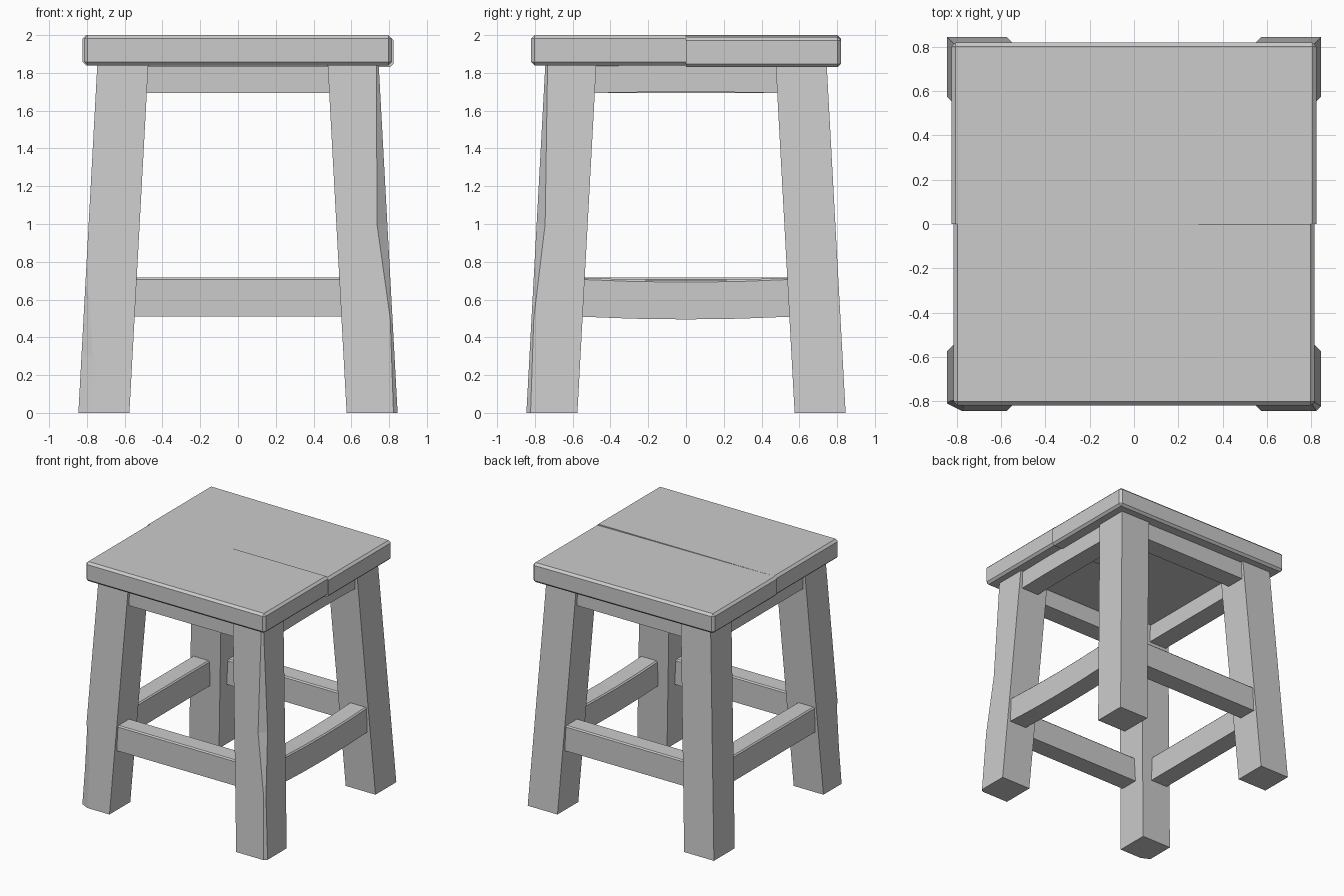
import bpy, bmesh, math
from mathutils import Matrix

cube = bpy.data.objects.get("Cube")
if cube:
    bpy.data.objects.remove(cube)

grey = bpy.data.materials.new("plain_grey")
grey.use_nodes = True
COLOUR = (0.6, 0.6, 0.6, 1)
grey.diffuse_color = COLOUR
grey.node_tree.nodes["Principled BSDF"].inputs["Base Color"].default_value = COLOUR

LEG_TOP = 1.84


def finish(bm, name):
    bmesh.ops.recalc_face_normals(bm, faces=bm.faces)
    mesh = bpy.data.meshes.new(name)
    bm.to_mesh(mesh)
    bm.free()
    mesh.materials.append(grey)
    obj = bpy.data.objects.new(name, mesh)
    bpy.context.collection.objects.link(obj)
    return obj


def box(x, y, z):
    """Box from three (low, high) ranges."""
    bm = bmesh.new()
    bmesh.ops.create_cube(bm, size=1)
    for v in bm.verts:
        v.co = [lo + (c + 0.5) * (hi - lo) for c, (lo, hi) in zip(v.co, (x, y, z))]
    return bm


# Seat: two boards meeting at a seam, the back one slightly tipped
def seat_board(name, side, half_width, tip):
    bm = box((-half_width, half_width), sorted((0, side * 0.82)), (1.84, 2.0))
    edges = [e for e in bm.edges if any(abs(v.co.y) > 0.1 for v in e.verts)]
    bmesh.ops.bevel(bm, geom=edges, offset=0.018, segments=1, affect='EDGES')
    for v in bm.verts:
        v.co.z -= tip * (v.co.x + half_width) / (2 * half_width)
    finish(bm, name)


seat_board("seat_front_board", -1, 0.815, 0.0)
seat_board("seat_back_board", 1, 0.823, 0.01)


# Legs: leaning square posts, with wear cut along the outer corner
def leg(name, sx, sy, wear):
    bm = bmesh.new()
    rings = []
    for z, cx, cy in wear:
        lean = 0.1 * z / LEG_TOP
        a, b = 0.575 - lean, 0.845 - lean
        section = [(a, a), (b, a), (b, b - cy), (b - cx, b), (a, b)]
        rings.append([bm.verts.new((sx * x, sy * y, z)) for x, y in section])
    for low, high in zip(rings, rings[1:]):
        for i in range(5):
            j = (i + 1) % 5
            bm.faces.new((low[i], low[j], high[j], high[i]))
    bm.faces.new(rings[0])
    bm.faces.new(rings[-1])
    bmesh.ops.remove_doubles(bm, verts=bm.verts, dist=0.0005)
    finish(bm, name)


plain = [(0, 0, 0), (LEG_TOP, 0, 0)]
long_wear = [(0, .022, .022), (.5, .012, .012), (1, .055, .045), (LEG_TOP, .012, .012)]
low_chip = [(0, .07, .035), (.3, .06, .03), (.6, .027, .015), (.68, 0, 0), (LEG_TOP, 0, 0)]
leg("front_left_leg", 1, -1, long_wear)
leg("front_right_leg", -1, -1, low_chip)
leg("back_left_leg", 1, 1, plain)
leg("back_right_leg", -1, 1, plain)


# Rails: built along y on the +x side, then turned to each side
def rail(name, angle, x, half_length, z, sag=0.0):
    bm = box(x, (-half_length, half_length), z)
    edges = [e for e in bm.edges if all(v.co.z > z[1] - 0.01 for v in e.verts)]
    bmesh.ops.bevel(bm, geom=edges, offset=0.01, segments=1, affect='EDGES')
    if sag:
        for k in (-0.5, 0, 0.5):
            bmesh.ops.bisect_plane(bm, geom=bm.verts[:] + bm.edges[:] + bm.faces[:],
                                   plane_co=(0, k * half_length, 0), plane_no=(0, 1, 0))
        for v in bm.verts:
            v.co.z -= sag * (1 - (v.co.y / half_length) ** 2)
    bmesh.ops.transform(bm, matrix=Matrix.Rotation(angle, 4, 'Z'), verts=bm.verts)
    finish(bm, name)


for i, side in enumerate(("left", "back", "right", "front")):
    turn = i * math.pi / 2
    worn = side == "left"
    rail(side + "_stretcher", turn, (0.635, 0.79), 0.57, (0.51, 0.717), 0.015 if worn else 0)
    rail(side + "_top_rail", turn, (0.565, 0.725), 0.52, (1.693, 1.845), -0.006 if worn else 0)
